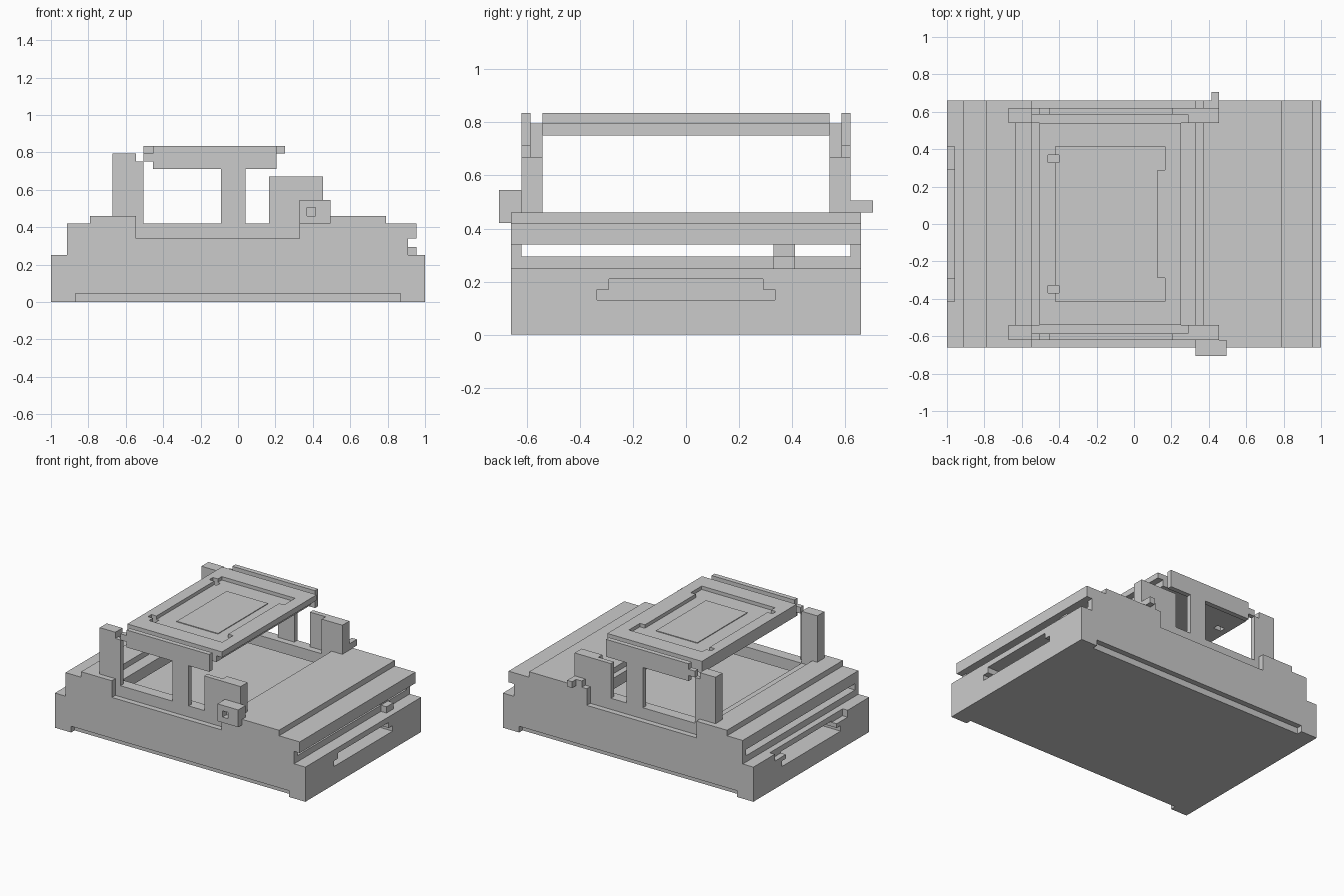
import bpy

default_cube = bpy.data.objects.get("Cube")
if default_cube:
    bpy.data.objects.remove(default_cube, do_unlink=True)

grey = bpy.data.materials.new("plain grey")
grey.use_nodes = True
shade = (0.6, 0.6, 0.6, 1)
grey.diffuse_color = shade
grey.node_tree.nodes["Principled BSDF"].inputs["Base Color"].default_value = shade


def box(name, x_range, y_range, z_range):
    """Box from its x, y and z ranges."""
    bpy.ops.mesh.primitive_cube_add(size=1)
    obj = bpy.context.object
    obj.name = obj.data.name = name
    obj.data.materials.append(grey)
    ranges = (x_range, y_range, z_range)
    for vertex in obj.data.vertices:
        for axis, limits in enumerate(ranges):
            is_high = vertex.co[axis] > 0
            vertex.co[axis] = max(limits) if is_high else min(limits)
    return obj


def cut(target, x_range, y_range, z_range):
    """Remove a box-shaped volume from the target."""
    cutter = box(target.name + "_cutter", x_range, y_range, z_range)
    cutter.hide_render = True
    cutter.hide_set(True)
    cutter.display_type = 'WIRE'
    modifier = target.modifiers.new("cut", 'BOOLEAN')
    modifier.operation = 'DIFFERENCE'
    modifier.solver = 'EXACT'
    modifier.object = cutter


def across(half_width):
    """Range centred on zero."""
    return (-half_width, half_width)


def mirrored(y_range, side):
    """Range moved to the front or the back side."""
    return [side * y for y in y_range]


def both_sides(name, x_range, y_range, z_range):
    """Matching boxes at the front and the back."""
    for label, side in (("front", -1), ("back", 1)):
        box(label + "_" + name, x_range, mirrored(y_range, side), z_range)


# Shared widths
body_width = across(0.66)
well_width = across(0.54)
inner_layer = (0.54, 0.585)
outer_layer = (0.585, 0.62)
skin = (0.62, 0.66)
outside = (0.62, 0.8)

# Shared lengths
tray_left, tray_right, lip_right = -0.915, 0.91, 0.955
well_left, well_right = -0.545, 0.33
step_right = -0.505
rail_left, rail_right = -0.455, 0.205
post_right = 0.455

# Shared heights
ledge, slot_floor, slot_top, cover_top, deck_top = 0.25, 0.295, 0.34, 0.42, 0.46
rail_bottom, platform_bottom, lip_bottom, platform_top = 0.71, 0.75, 0.795, 0.835
above = 1
slot = (slot_floor, slot_top)

# Lower case with stepped end pockets, end notch and bottom grooves
base = box("lower_case", across(1), body_width, (0, ledge))
for end in (-1, 1):
    pocket = (end * 0.65, end * 1.1)
    cut(base, pocket, across(0.335), (0.13, 0.17))
    cut(base, pocket, across(0.29), (0.16, 0.21))
cut(base, (-1.1, -0.96), across(0.415), (0.2, above))
for side in (-1, 1):
    cut(base, across(0.87), mirrored(outside, side), (-1, 0.045))

# Tray floor, slot side walls, slot divider and its catch
divider_width = (0.33, 0.41)
box("tray_floor", (tray_left, tray_right), body_width, (ledge, slot_floor))
both_sides("slot_wall", (tray_left, tray_right), skin, slot)
box("slot_divider", (0.8, tray_right), divider_width, slot)
box("divider_catch", (tray_right, lip_right), divider_width, (ledge, slot_floor))

# Upper case and deck around a stepped well, with relieved sides
cover = box("upper_case", (tray_left, lip_right), body_width, (slot_top, cover_top))
deck = box("top_deck", across(0.79), body_width, (cover_top, deck_top))
well = (well_left, well_right)
cut(cover, well, well_width, (slot_floor, above))
cut(deck, (-0.63, 0.37), well_width, (slot_top, above))
for side in (-1, 1):
    cut(cover, well, mirrored(outside, side), (slot_floor, above))
    cut(deck, well, mirrored((0.5, 0.8), side), (slot_top, above))

# Side frames: posts, column and top rail
short_post = (cover_top, 0.67)
both_sides("tall_post", (-0.67, well_left), (0.54, 0.62), (cover_top, lip_bottom))
both_sides("tall_post_step", (well_left, step_right), outer_layer, (cover_top, platform_bottom))
both_sides("rail_end", (step_right, rail_left), outer_layer, (platform_bottom, lip_bottom))
both_sides("short_post", (0.165, post_right), outer_layer, short_post)
both_sides("short_post_inner", (0.29, post_right), inner_layer, short_post)
both_sides("column", (-0.09, 0.04), outer_layer, (cover_top, rail_bottom))
both_sides("rail", (rail_left, rail_right), outer_layer, (rail_bottom, platform_top))

# Raised platform with a sunken panel, corner ears and a framed centre
panel_depth = (0.81, above)
panel_left, panel_right, bump_left = -0.42, 0.165, 0.125
panel_edge = 0.415
platform = box("platform", (step_right, 0.25), well_width, (platform_bottom, platform_top))
cut(platform, (rail_right, 1), body_width, (rail_bottom, lip_bottom))
cut(platform, (panel_left, bump_left), across(panel_edge), panel_depth)
for side in (-1, 1):
    cut(platform, (0.1, panel_right), mirrored((0.29, panel_edge), side), panel_depth)
    cut(platform, (-0.46, -0.4), mirrored((0.33, 0.37), side), (rail_bottom, above))
box("panel_centre", (-0.29, 0.04), across(0.285), (0.8, 0.815))

# Front knob block with a square socket, and the back hook
hook_height = (deck_top, 0.505)
knob = box("knob_block", (well_right, 0.495), (-0.705, -0.62), (cover_top, 0.545))
cut(knob, (0.37, 0.415), (-1, -0.66), hook_height)
box("hook_arm", (0.37, post_right), skin, hook_height)
box("hook_tip", (0.415, post_right), (0.66, 0.705), hook_height)
